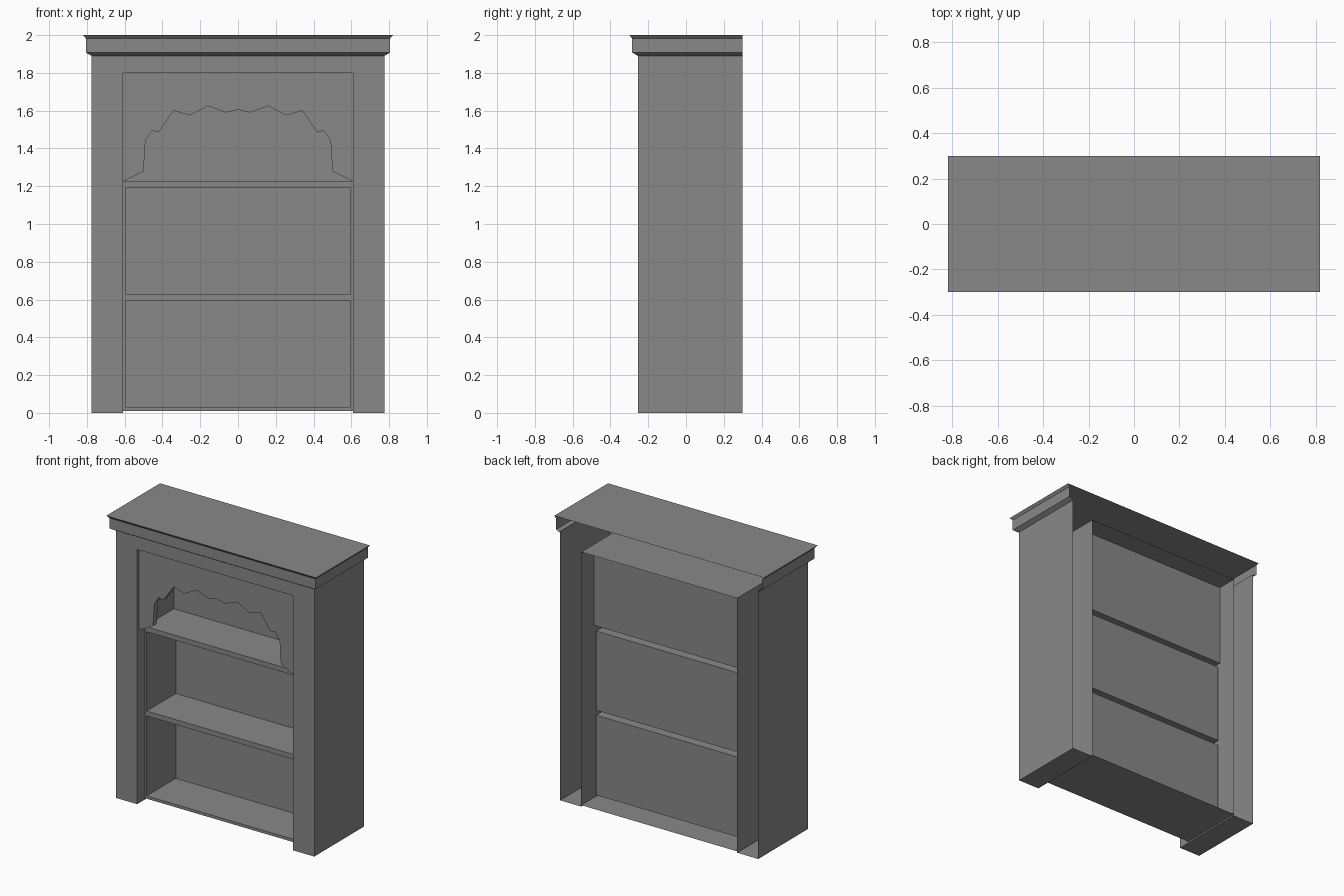
import bpy, bmesh

cube = bpy.data.objects.get("Cube")
if cube:
    bpy.data.objects.remove(cube, do_unlink=True)

grey = bpy.data.materials.new("plain grey")
grey.use_nodes = True
grey.diffuse_color = (0.25, 0.25, 0.25, 1)
grey.node_tree.nodes["Principled BSDF"].inputs["Base Color"].default_value = (0.25, 0.25, 0.25, 1)

# Main measurements
OUT, IN, OPEN = 0.775, 0.61, 0.595          # half widths: carcass, niche, shelf bays
FRONT, RAIL, PANEL, BACK = -0.255, -0.17, 0.155, 0.30
NICHE_TOP, BODY_TOP, TOP = 1.80, 1.90, 2.0
BASE, SHELF = 0.01, 1.225
BAYS = ((0.03, 0.595), (0.63, 1.19))


def finish(name, bm):
    bmesh.ops.remove_doubles(bm, verts=bm.verts, dist=0.0001)
    bmesh.ops.recalc_face_normals(bm, faces=bm.faces)
    mesh = bpy.data.meshes.new(name)
    bm.to_mesh(mesh)
    bm.free()
    mesh.materials.append(grey)
    obj = bpy.data.objects.new(name, mesh)
    bpy.context.collection.objects.link(obj)
    return obj


def sheet(bm, x, y, z):
    """Rectangle spanning two ranges; the third argument is one number."""
    if not isinstance(x, tuple):
        pts = [(x, y[0], z[0]), (x, y[1], z[0]), (x, y[1], z[1]), (x, y[0], z[1])]
    elif not isinstance(y, tuple):
        pts = [(x[0], y, z[0]), (x[1], y, z[0]), (x[1], y, z[1]), (x[0], y, z[1])]
    else:
        pts = [(x[0], y[0], z), (x[1], y[0], z), (x[1], y[1], z), (x[0], y[1], z)]
    bm.faces.new([bm.verts.new(p) for p in pts])


# Hollow side pillars, open at the back
for name, s in (("left_pillar", 1), ("right_pillar", -1)):
    bm = bmesh.new()
    sheet(bm, s * OUT, (FRONT, BACK), (0, BODY_TOP))
    sheet(bm, s * IN, (FRONT, BACK), (0, NICHE_TOP))
    sheet(bm, (s * IN, s * OUT), FRONT, (0, NICHE_TOP))
    sheet(bm, (s * IN, s * OUT), FRONT, (NICHE_TOP, BODY_TOP))
    sheet(bm, (s * IN, s * OUT), (FRONT, BACK), 0)
    finish(name, bm)

# Header above the niche, niche ceiling and base
bm = bmesh.new()
sheet(bm, (-IN, IN), FRONT, (NICHE_TOP, BODY_TOP))
finish("header", bm)
bm = bmesh.new()
sheet(bm, (-IN, IN), (FRONT, BACK), NICHE_TOP)
finish("niche_ceiling", bm)
bm = bmesh.new()
sheet(bm, (-IN, IN), (RAIL, BACK), BASE)
finish("base_board", bm)

# Front frame around the lower bays
bm = bmesh.new()
edges = [BASE] + [z for bay in BAYS for z in bay] + [SHELF]
for z0, z1 in zip(edges[::2], edges[1::2]):
    sheet(bm, (-IN, IN), RAIL, (z0, z1))
for z0, z1 in BAYS:
    for s in (-1, 1):
        sheet(bm, (s * OPEN, s * IN), RAIL, (z0, z1))
finish("shelf_frame", bm)

# Lower bays, each an open-fronted box
for name, (z0, z1) in zip(("lower_bay", "middle_bay"), BAYS):
    bm = bmesh.new()
    sheet(bm, (-OPEN, OPEN), PANEL, (z0, z1))
    for z in (z0, z1):
        sheet(bm, (-OPEN, OPEN), (RAIL, PANEL), z)
    for s in (-1, 1):
        sheet(bm, s * OPEN, (RAIL, PANEL), (z0, z1))
    finish(name, bm)

# Upper bay behind the arch
bm = bmesh.new()
sheet(bm, (-IN, IN), (RAIL, PANEL), SHELF)
sheet(bm, (-IN, IN), PANEL, (SHELF, NICHE_TOP))
finish("upper_bay", bm)

# Scalloped arch panel
half = [(0.61, 1.225), (0.5, 1.28), (0.49, 1.44), (0.455, 1.495), (0.42, 1.485),
        (0.34, 1.6), (0.255, 1.575), (0.16, 1.625), (0.065, 1.59)]
outline = half + [(0, 1.605)] + [(-x, z) for x, z in reversed(half)]
outline += [(-IN, NICHE_TOP), (IN, NICHE_TOP)]
bm = bmesh.new()
face = bm.faces.new([bm.verts.new((x, -0.235, z)) for x, z in outline])
ext = bmesh.ops.extrude_face_region(bm, geom=[face], use_keep_orig=True)
bmesh.ops.translate(bm, vec=(0, 0.04, 0),
                    verts=[v for v in ext["geom"] if isinstance(v, bmesh.types.BMVert)])
finish("arch_panel", bm)

# Cornice swept round the front and sides, with a flat top
profile = [(0, 1.89), (0.03, 1.908), (0.03, 1.982), (0.045, TOP)]
bm = bmesh.new()
rows = []
for out, z in profile:
    x, y = OUT + out, FRONT - out
    rows.append([bm.verts.new(p) for p in
                 ((-x, BACK, z), (-x, y, z), (x, y, z), (x, BACK, z))])
for low, high in zip(rows, rows[1:]):
    for i in range(3):
        bm.faces.new((low[i], low[i + 1], high[i + 1], high[i]))
bm.faces.new(rows[-1])
finish("cornice", bm)
